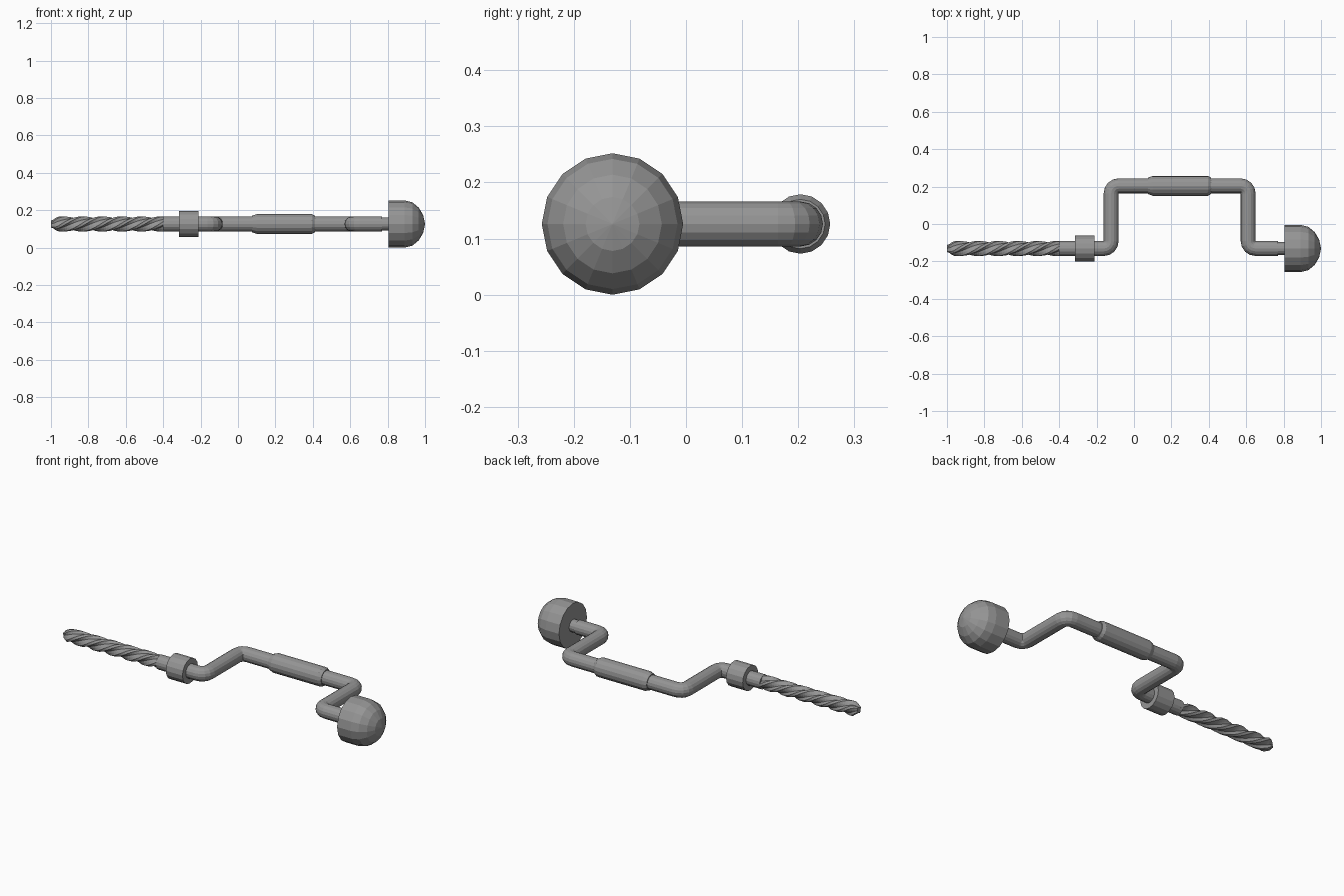
import bpy
import bmesh
from math import cos, sin, pi, tau
from mathutils import Vector

cube = bpy.data.objects.get("Cube")
if cube:
    bpy.data.objects.remove(cube, do_unlink=True)

SIDES = 16
AXIS_Y, GRIP_Y, AXIS_Z = -0.131, 0.204, 0.126

steel = bpy.data.materials.new("plain_grey")
steel.use_nodes = True
GREY = (0.3, 0.3, 0.3, 1)
steel.diffuse_color = GREY
steel.node_tree.nodes["Principled BSDF"].inputs["Base Color"].default_value = GREY


def loft(name, rings):
    """Skin rings of (centre, heading in the xy plane, list of radii, twist)."""
    bm = bmesh.new()
    loops = []
    for centre, heading, radii, twist in rings:
        side = Vector((-sin(heading), cos(heading), 0))
        up = Vector((0, 0, 1))
        loop = []
        for i, r in enumerate(radii):
            a = tau * i / len(radii) + twist
            loop.append(bm.verts.new(centre + side * r * cos(a) + up * r * sin(a)))
        loops.append(loop)
    for a, b in zip(loops, loops[1:]):
        for i in range(len(a)):
            j = (i + 1) % len(a)
            bm.faces.new((a[i], a[j], b[j], b[i]))
    bm.faces.new(loops[0])
    bm.faces.new(loops[-1])
    bmesh.ops.recalc_face_normals(bm, faces=bm.faces)
    mesh = bpy.data.meshes.new(name)
    bm.to_mesh(mesh)
    bm.free()
    mesh.materials.append(steel)
    obj = bpy.data.objects.new(name, mesh)
    bpy.context.collection.objects.link(obj)
    return obj


def turned(name, y, profile):
    """Part turned about an axis along x, from (x, radius) pairs."""
    return loft(name, [(Vector((x, y, AXIS_Z)), 0, [r] * SIDES, 0) for x, r in profile])


# Cranked frame: straight runs joined by rounded elbows
R, BEND, STEPS = 0.04, 0.04, 4
LEFT_X, RIGHT_X = -0.122, 0.61
corners = [(LEFT_X, AXIS_Y, 0, 1), (LEFT_X, GRIP_Y, pi / 2, -1),
           (RIGHT_X, GRIP_Y, 0, -1), (RIGHT_X, AXIS_Y, -pi / 2, 1)]
rings = [(Vector((-0.23, AXIS_Y, AXIS_Z)), 0, [R] * SIDES, 0)]
for x, y, heading, turn in corners:
    ahead = Vector((cos(heading), sin(heading), 0))
    inward = Vector((-sin(heading), cos(heading), 0)) * turn
    pivot = Vector((x, y, AXIS_Z)) - ahead * BEND + inward * BEND
    for k in range(STEPS + 1):
        a = pi / 2 * k / STEPS
        centre = pivot + ahead * BEND * sin(a) - inward * BEND * cos(a)
        rings.append((centre, heading + turn * a, [R] * SIDES, 0))
rings.append((Vector((0.77, AXIS_Y, AXIS_Z)), 0, [R] * SIDES, 0))
loft("crank_frame", rings)

# Turned parts along the frame
turned("knob_spindle", AXIS_Y, [(0.76, 0.035), (0.82, 0.035)])
turned("knob", AXIS_Y, [(0.805, 0.126), (0.89, 0.126), (0.932, 0.116),
                        (0.966, 0.088), (0.99, 0.048), (1.0, 0.001)])
turned("hand_grip", GRIP_Y, [(0.075, 0.044), (0.1, 0.053), (0.395, 0.053), (0.412, 0.044)])
turned("chuck_collar", AXIS_Y, [(-0.315, 0.07), (-0.21, 0.07)])
turned("bit_shank", AXIS_Y, [(-0.4, 0.04), (-0.3, 0.04)])

# Twisted bit with four flutes and a blunt tapered tip
FLUTE = (1.0, 0.98, 0.7, 0.8)
PITCH, START, END, COUNT = 0.42, -1.0, -0.385, 50
rings = []
for k in range(COUNT + 1):
    x = START + (END - START) * k / COUNT
    size = R * min(1, 0.5 + (x - START) / 0.06)
    rings.append((Vector((x, AXIS_Y, AXIS_Z)), 0,
                  [size * f for f in FLUTE * 4], -tau * x / PITCH))
loft("twist_bit", rings)
